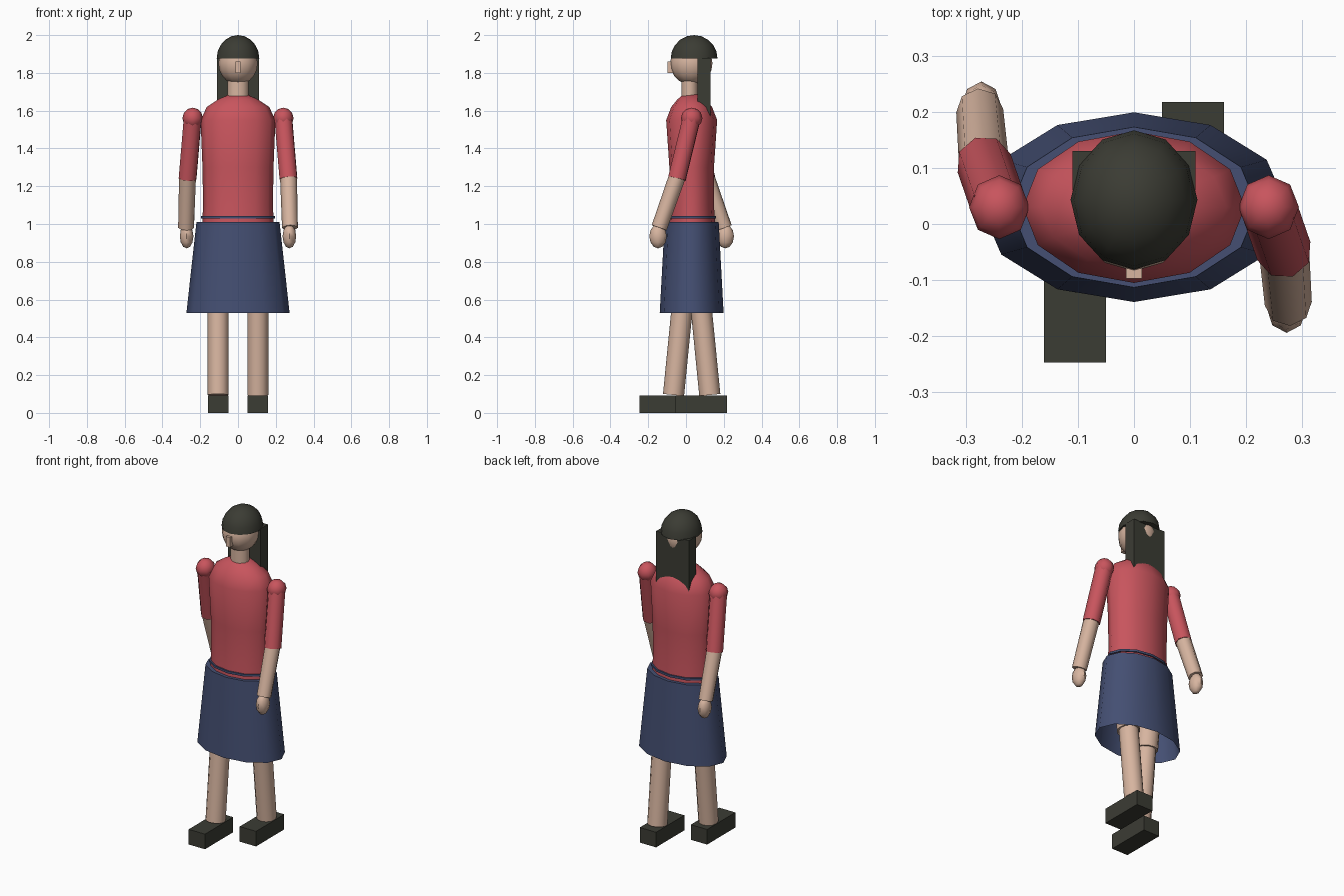
import bpy
import bmesh
from math import cos, sin, pi, radians
from mathutils import Vector, Matrix

if "Cube" in bpy.data.objects:
    bpy.data.objects.remove(bpy.data.objects["Cube"])


def material(name, rgb):
    m = bpy.data.materials.new(name)
    m.use_nodes = True
    m.diffuse_color = (*rgb, 1)
    m.node_tree.nodes["Principled BSDF"].inputs["Base Color"].default_value = (*rgb, 1)
    return m


SKIN = material("skin", (0.68, 0.46, 0.35))
RED = material("red_shirt", (0.58, 0.09, 0.11))
NAVY = material("navy_cloth", (0.058, 0.078, 0.17))
DARK = material("dark_hair_and_shoes", (0.044, 0.045, 0.034))
CY = 0.03  # body axis in depth


def finish(name, bm, mat, smooth=True):
    bmesh.ops.recalc_face_normals(bm, faces=bm.faces)
    mesh = bpy.data.meshes.new(name)
    bm.to_mesh(mesh)
    bm.free()
    mesh.materials.append(mat)
    obj = bpy.data.objects.new(name, mesh)
    bpy.context.collection.objects.link(obj)
    if smooth:
        bpy.ops.object.select_all(action="DESELECT")
        obj.select_set(True)
        bpy.context.view_layer.objects.active = obj
        bpy.ops.object.shade_smooth_by_angle(angle=radians(50))
    return obj


def loft(name, rings, mat, sides=12, bottom=True, top=True, cy=CY):
    """Stack of elliptical rings given as (z, half width, half depth)."""
    bm = bmesh.new()
    loops = []
    for z, rx, ry in rings:
        loops.append([bm.verts.new((rx * sin(2 * pi * i / sides),
                                    cy - ry * cos(2 * pi * i / sides), z))
                      for i in range(sides)])
    for a, b in zip(loops, loops[1:]):
        for i in range(sides):
            j = (i + 1) % sides
            bm.faces.new((a[i], a[j], b[j], b[i]))
    if bottom:
        bm.faces.new(loops[0][::-1])
    if top:
        bm.faces.new(loops[-1])
    return finish(name, bm, mat)


def limb(name, start, end, r1, r2, mat, sides=8):
    """Closed tapered tube between two joints."""
    a, b = Vector(start), Vector(end)
    d = b - a
    bm = bmesh.new()
    rot = d.to_track_quat("Z", "Y").to_matrix().to_4x4()
    bmesh.ops.create_cone(bm, cap_ends=True, segments=sides, radius1=r1, radius2=r2,
                          depth=d.length, matrix=Matrix.Translation((a + b) / 2) @ rot)
    return finish(name, bm, mat)


def ball(name, centre, size, mat, sides=8, rings=6, half=False):
    """Ellipsoid, or only its closed upper half."""
    bm = bmesh.new()
    bmesh.ops.create_uvsphere(bm, u_segments=sides, v_segments=rings, radius=1)
    if half:
        cut = bmesh.ops.bisect_plane(bm, geom=bm.verts[:] + bm.edges[:] + bm.faces[:],
                                     dist=1e-4, plane_co=(0, 0, 0), plane_no=(0, 0, 1),
                                     clear_inner=True)
        bmesh.ops.holes_fill(bm, edges=[e for e in bm.edges if e.is_boundary])
    bmesh.ops.transform(bm, verts=bm.verts,
                        matrix=Matrix.Translation(centre) @ Matrix.Diagonal((*size, 1)))
    return finish(name, bm, mat)


def box(name, low, high, mat):
    low, high = Vector(low), Vector(high)
    bm = bmesh.new()
    bmesh.ops.create_cube(bm, size=1, matrix=Matrix.Translation((low + high) / 2)
                          @ Matrix.Diagonal((*(high - low), 1)))
    return finish(name, bm, mat, smooth=False)


# Clothing on the trunk
loft("shirt", [(0.98, 0.19, 0.125), (1.1, 0.185, 0.118), (1.3, 0.188, 0.118),
               (1.55, 0.198, 0.135), (1.62, 0.165, 0.108), (1.66, 0.105, 0.075),
               (1.685, 0.05, 0.045)], RED)
loft("belt", [(1.03, 0.197, 0.13), (1.043, 0.197, 0.13)], NAVY)
loft("skirt", [(0.53, 0.273, 0.169), (1.01, 0.22, 0.143)], NAVY, bottom=False)

# Head, neck and hair
loft("neck", [(1.64, 0.056, 0.045), (1.78, 0.056, 0.045)], SKIN, cy=0.02)
ball("head", (0, 0.028, 1.85), (0.104, 0.112, 0.112), SKIN, 12, 10)
box("nose", (-0.014, -0.097, 1.80), (0.014, -0.06, 1.86), SKIN)
ball("hair_cap", (0, 0.043, 1.875), (0.113, 0.124, 0.125), DARK, 12, 10, half=True)
box("long_hair", (-0.11, 0.06, 1.57), (0.11, 0.13, 1.88), DARK)

# Limbs in mid-stride: the left arm swings forward, the left leg back
for side, s in (("left", 1), ("right", -1)):
    shoulder = (s * 0.24, CY, 1.56)
    elbow = (s * 0.267, CY - s * 0.078, 1.24)
    wrist = (s * 0.275, CY - s * 0.172, 0.98)
    ball(side + "_shoulder", shoulder, (0.054, 0.057, 0.056), RED)
    limb(side + "_sleeve", shoulder, elbow, 0.05, 0.05, RED)
    limb(side + "_forearm", (elbow[0], elbow[1] + s * 0.005, 1.26), wrist, 0.045, 0.042, SKIN)
    ball(side + "_hand", (s * 0.272, CY - s * 0.178, 0.935), (0.036, 0.046, 0.064), SKIN)

    knee = (s * 0.105, CY + s * 0.048, 0.55)
    ankle = (s * 0.105, CY + s * 0.096, 0.095)
    limb(side + "_thigh", (s * 0.105, CY, 1.0), knee, 0.065, 0.065, SKIN, 12)
    limb(side + "_shin", (knee[0], knee[1], 0.58), ankle, 0.056, 0.056, SKIN, 12)
    foot = ankle[1] - 0.045
    box(side + "_shoe", (s * 0.105 - 0.055, foot - 0.136, 0),
        (s * 0.105 + 0.055, foot + 0.136, 0.092), DARK)
